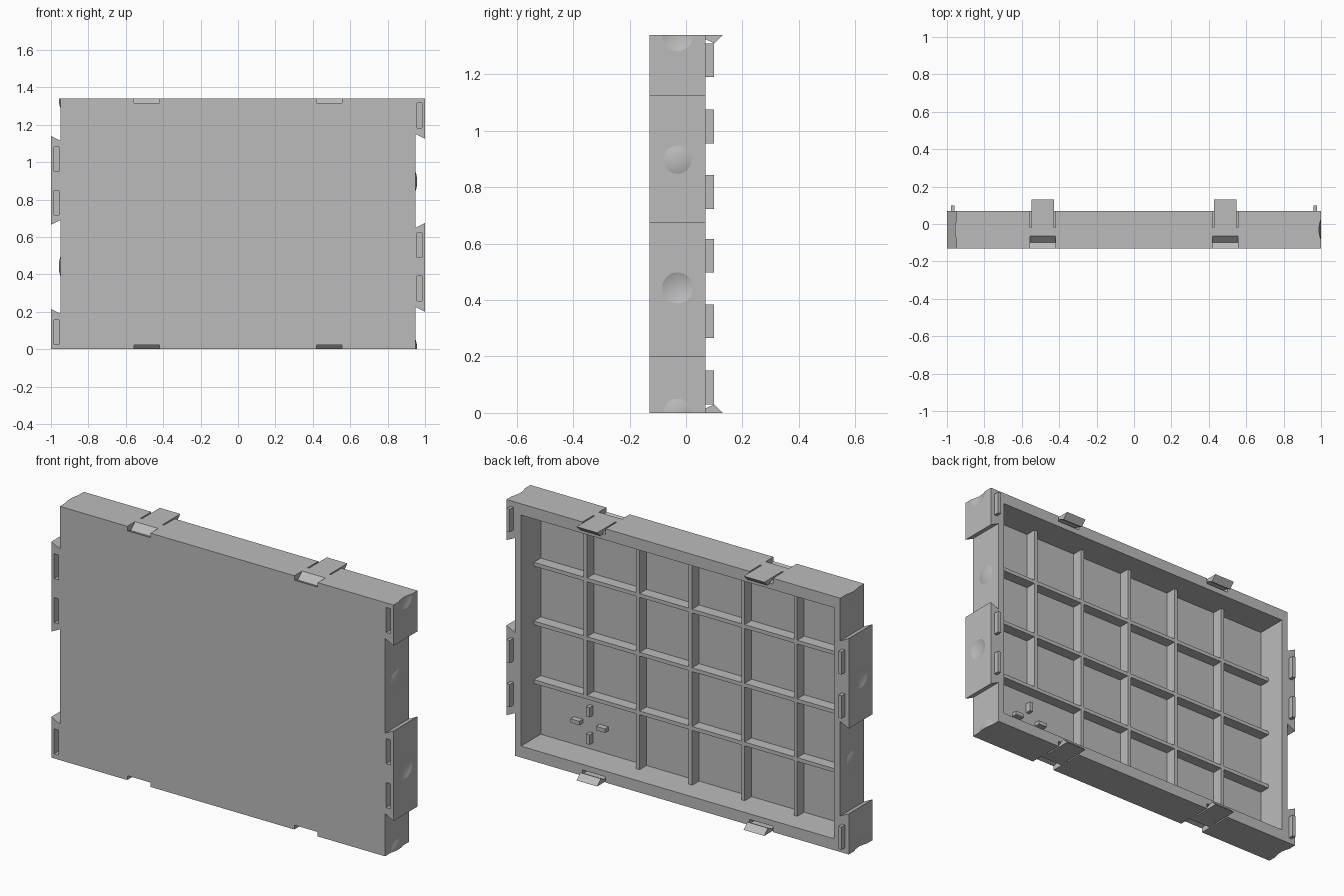
import bpy, bmesh, math
from mathutils import Matrix, Vector

if "Cube" in bpy.data.objects:
    bpy.data.objects.remove(bpy.data.objects["Cube"], do_unlink=True)

H = 1.34                       # panel height
FRONT, BACK = -0.13, 0.07      # panel faces
FLOOR = -0.095                 # bottom of the rear recess
HALF_TURN = (Matrix.Translation((0, 0, H / 2)) @ Matrix.Rotation(math.pi, 4, 'Y')
             @ Matrix.Translation((0, 0, -H / 2)))
FLIP = Matrix.Translation((0, 0, H)) @ Matrix.Diagonal((1, 1, -1, 1))

grey = bpy.data.materials.new("light_grey")
grey.use_nodes = True
COLOUR = (0.50, 0.50, 0.50, 1)
grey.diffuse_color = COLOUR
grey.node_tree.nodes["Principled BSDF"].inputs["Base Color"].default_value = COLOUR


def box(bm, x0, x1, y0, y1, z0, z1):
    m = Matrix.Translation(((x0 + x1) / 2, (y0 + y1) / 2, (z0 + z1) / 2))
    m = m @ Matrix.Diagonal((x1 - x0, y1 - y0, z1 - z0, 1))
    return bmesh.ops.create_cube(bm, size=1, matrix=m)["verts"]


def prism(bm, points, direction):
    base = [bm.verts.new(p) for p in points]
    face = bm.faces.new(base)
    ext = bmesh.ops.extrude_face_region(bm, geom=[face], use_keep_orig=True)["geom"]
    top = [v for v in ext if isinstance(v, bmesh.types.BMVert)]
    bmesh.ops.translate(bm, verts=top, vec=direction)
    return base + top


def lens(bm, x, z, height, radius):
    # shallow round cap, used for both bumps and dimples
    verts = bmesh.ops.create_uvsphere(bm, u_segments=24, v_segments=12, radius=1)["verts"]
    for v in verts:
        a = v.co.x
        v.co = (x + a * abs(a) * height, -0.03 + v.co.y * radius, z + v.co.z * radius)
    return verts


def copy_by(bm, verts, matrix):
    faces = {f for v in verts for f in v.link_faces}
    geom = list(verts) + list({e for v in verts for e in v.link_edges}) + list(faces)
    dup = bmesh.ops.duplicate(bm, geom=geom)["geom"]
    new = [v for v in dup if isinstance(v, bmesh.types.BMVert)]
    bmesh.ops.transform(bm, matrix=matrix, verts=new)
    return new


def finish(name, bm):
    bmesh.ops.recalc_face_normals(bm, faces=bm.faces[:])
    mesh = bpy.data.meshes.new(name)
    bm.to_mesh(mesh)
    bm.free()
    obj = bpy.data.objects.new(name, mesh)
    bpy.context.scene.collection.objects.link(obj)
    mesh.materials.append(grey)
    return obj


def smooth(obj):
    bpy.ops.object.select_all(action='DESELECT')
    obj.select_set(True)
    bpy.context.view_layer.objects.active = obj
    bpy.ops.object.shade_smooth_by_angle(angle=math.radians(20))


# Panel outline with dovetailed side blocks, identical after a half turn
side = [(0.95, 0), (0.95, 0.225), (1, 0.2), (1, 0.675),
        (0.95, 0.65), (0.95, 1.15), (1, 1.125), (1, H)]
outline = [Vector((x, FRONT, z)) for x, z in side]
outline += [HALF_TURN @ p for p in outline]
bm = bmesh.new()
prism(bm, outline, (0, BACK - FRONT, 0))
panel = finish("panel", bm)

# Cutter: rear recess, front slots, dimples, clip notches and tongue gaps
TAB_Z = (0.325, 0.557, 1.25)
CLIP_X = (-0.488, 0.488)
bm = bmesh.new()
box(bm, -0.915, 0.915, FLOOR, BACK + 0.1, 0.06, H - 0.06)
for z in TAB_Z:
    slot = box(bm, 0.957, 0.983, FRONT - 0.05, FRONT + 0.04, z - 0.066, z + 0.066)
    copy_by(bm, slot, HALF_TURN)
for z in (0.443, H - 0.002):
    copy_by(bm, lens(bm, 1, z, 0.011, 0.055), HALF_TURN)
notch = [(FRONT - 0.02, H - 0.016), (-0.10, H - 0.034), (-0.065, H),
         (-0.065, H + 0.03), (FRONT - 0.02, H + 0.03)]
for x in CLIP_X:
    verts = prism(bm, [(x - 0.068, y, z) for y, z in notch], (0.136, 0, 0))
    verts += box(bm, x - 0.068, x + 0.068, -0.02, BACK + 0.05, H - 0.03, H + 0.03)
    copy_by(bm, verts, FLIP)
cutter = finish("cutter", bm)
cutter.hide_render = True

mod = panel.modifiers.new("cuts", 'BOOLEAN')
mod.operation, mod.solver, mod.object = 'DIFFERENCE', 'EXACT', cutter
bpy.context.view_layer.objects.active = panel
bpy.ops.object.modifier_apply(modifier=mod.name)
bpy.data.objects.remove(cutter, do_unlink=True)
smooth(panel)

# Stiffening ribs inside the recess
bm = bmesh.new()
RIB_TOP, T = -0.037, 0.01
for i in range(-2, 3):
    x = i * 0.307
    box(bm, x - T, x + T, FLOOR, RIB_TOP, 0.36 if i == 2 else 0.06, H - 0.06)
for i in (-1, 0, 1):
    z = H / 2 + i * 0.31
    box(bm, -0.915, 0.915, FLOOR, RIB_TOP, z - T, z + T)
finish("ribs", bm)

# Four small locating studs in the open lower cell
bm = bmesh.new()
for dx, dz in ((1, 0), (-1, 0), (0, 1), (0, -1)):
    x, z = 0.62 + dx * 0.075, 0.195 + dz * 0.072
    w, h = (0.026, T) if dx else (T, 0.026)
    box(bm, x - w, x + w, FLOOR, FLOOR + 0.03, z - h, z + h)
finish("locating_studs", bm)

# Rear tabs on the side blocks
bm = bmesh.new()
for z in TAB_Z:
    copy_by(bm, box(bm, 0.96, 0.978, BACK, 0.10, z - 0.06, z + 0.06), HALF_TURN)
finish("rear_tabs", bm)

# Snap clips along the top and bottom edges
hook = [(-0.02, H), (0.13, H), (0.10, H - 0.03), (BACK, H - 0.016), (-0.02, H - 0.016)]
bm = bmesh.new()
for x in CLIP_X:
    verts = prism(bm, [(x - 0.06, y, z) for y, z in hook], (0.12, 0, 0))
    copy_by(bm, verts, FLIP)
finish("snap_clips", bm)

# Round bumps on the side walls, trimmed at the panel edges
bm = bmesh.new()
for z in (0, 0.897):
    copy_by(bm, lens(bm, 0.95, z, 0.008, 0.05), HALF_TURN)
for z, n in ((0, -1), (H, 1)):
    bmesh.ops.bisect_plane(bm, geom=bm.verts[:] + bm.edges[:] + bm.faces[:],
                           plane_co=(0, 0, z), plane_no=(0, 0, n), clear_outer=True)
    bmesh.ops.holes_fill(bm, edges=[e for e in bm.edges if e.is_boundary])
smooth(finish("side_bumps", bm))
